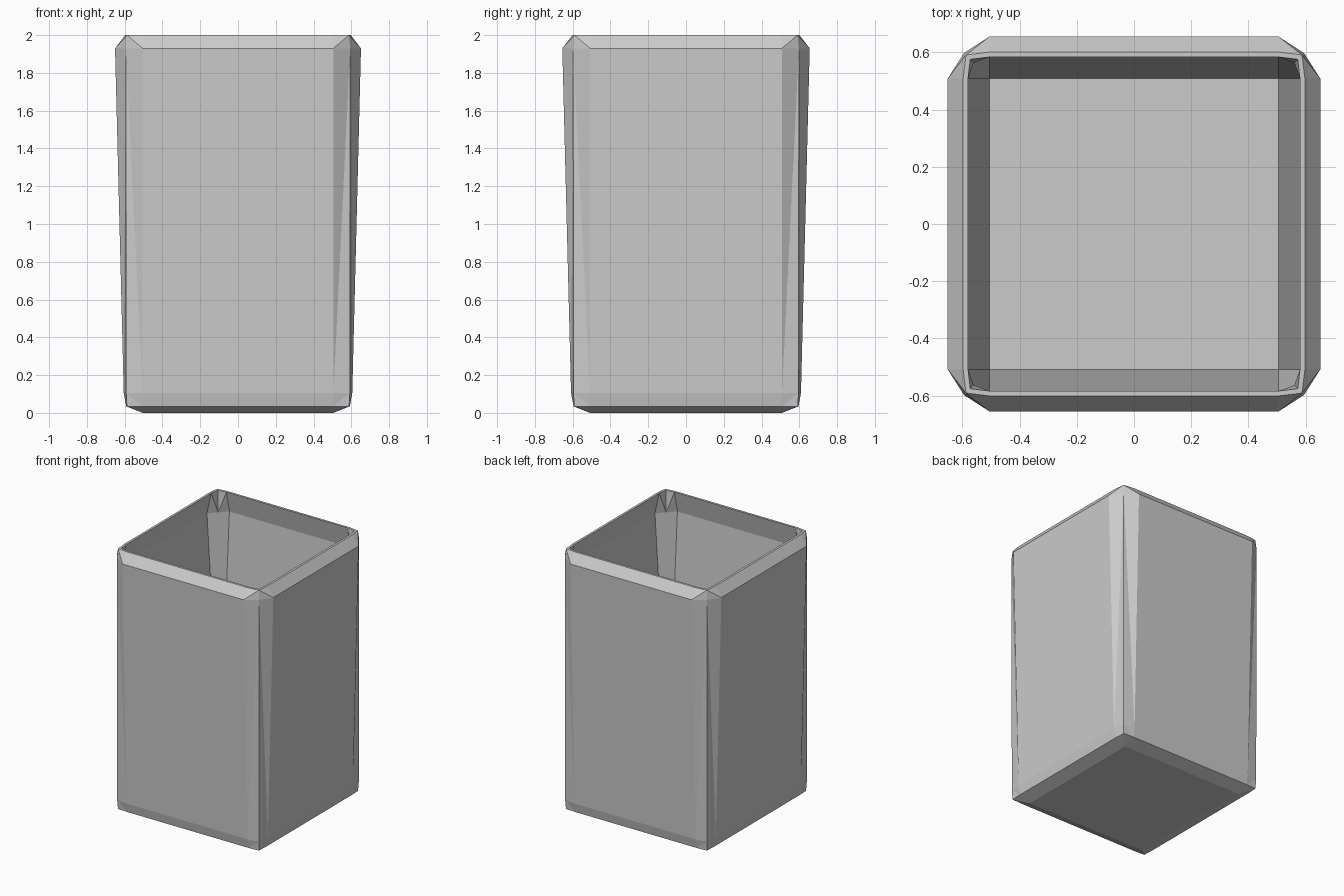
import bpy, bmesh

if "Cube" in bpy.data.objects:
    bpy.data.objects.remove(bpy.data.objects["Cube"])

# Rings of the open bin: (side distance, half width of flat, corner distance, height)
RINGS = [
    (0.505, 0.505, 0.505, 0.0),    # underside
    (0.592, 0.505, 0.588, 0.035),  # base bevel
    (0.605, 0.505, 0.592, 0.105),  # wall bottom
    (0.651, 0.505, 0.594, 1.93),   # wall top
    (0.597, 0.505, 0.587, 2.0),    # rim outer edge
    (0.580, 0.505, 0.572, 2.0),    # rim inner edge
    (0.615, 0.505, 0.560, 1.84),   # inside lip
    (0.505, 0.505, 0.505, 0.07),   # inner floor
]


def ring(bm, side, flat, corner, z):
    verts = []
    for q in range(4):
        for x, y in ((side, flat), (corner, corner), (flat, side)):
            for _ in range(q):
                x, y = -y, x
            verts.append(bm.verts.new((x, y * 1.006, z)))
    return verts


def bridge(bm, low, high):
    n = len(low)
    for i in range(n):
        j = (i + 1) % n
        if i % 3 == 2:      # flat side
            faces = [(low[i], low[j], high[j], high[i])]
        elif i % 3 == 0:    # flat to corner
            faces = [(low[i], low[j], high[j]), (low[i], high[j], high[i])]
        else:               # corner to flat
            faces = [(low[i], low[j], high[i]), (low[j], high[j], high[i])]
        for f in faces:
            bm.faces.new(f)


# Bin body
bm = bmesh.new()
rings = [ring(bm, *r) for r in RINGS]
for low, high in zip(rings, rings[1:]):
    bridge(bm, low, high)
bm.faces.new(rings[0][::-1])
bm.faces.new(rings[-1])
bmesh.ops.remove_doubles(bm, verts=bm.verts[:], dist=0.0005)
# The underside and floor squares collapse cleanly to four corners
bmesh.ops.dissolve_degenerate(bm, edges=bm.edges[:], dist=0.0005)
bmesh.ops.recalc_face_normals(bm, faces=bm.faces[:])
mesh = bpy.data.meshes.new("open_bin")
bm.to_mesh(mesh)
bm.free()
obj = bpy.data.objects.new("open_bin", mesh)
bpy.context.collection.objects.link(obj)
